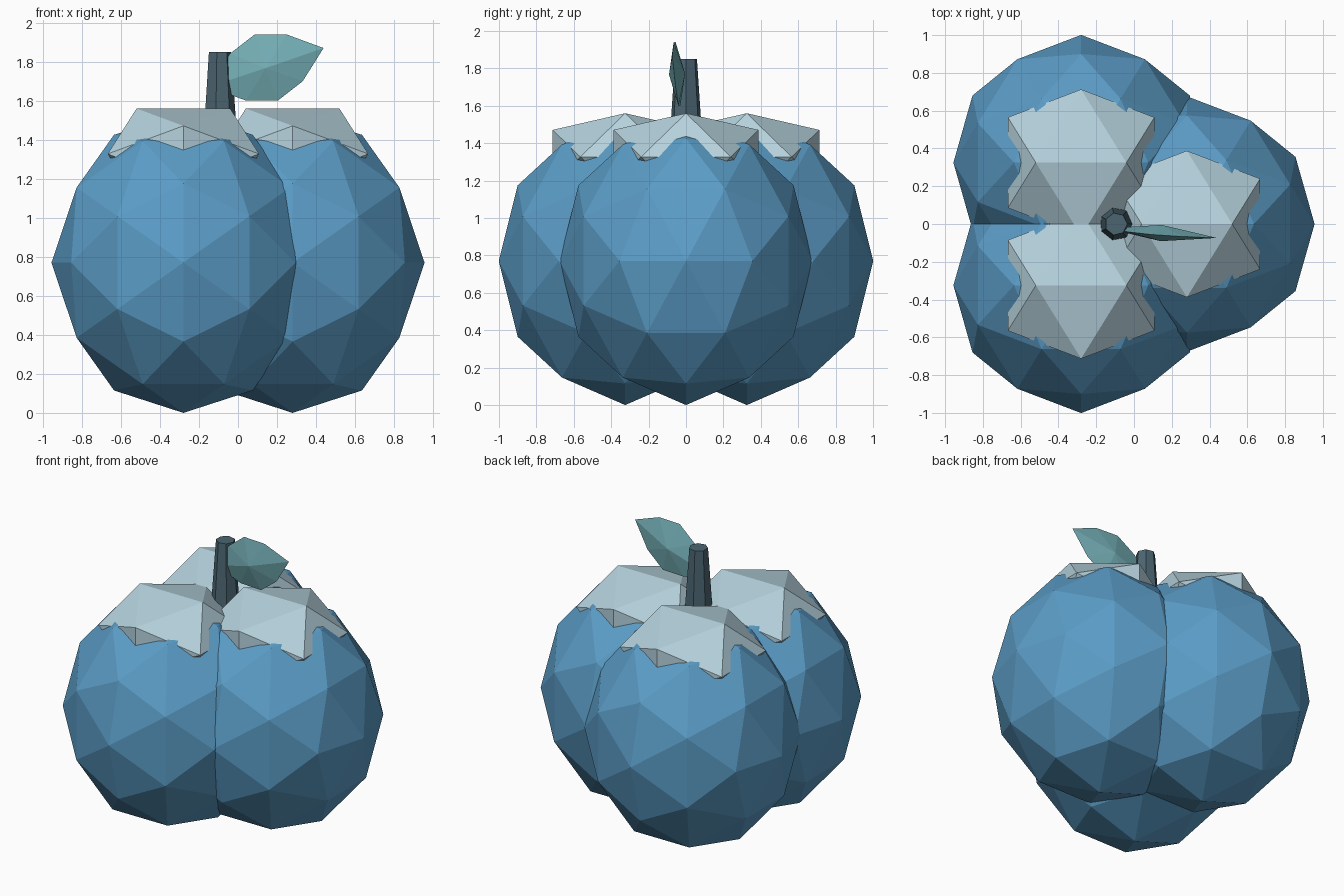
import bpy, bmesh, math
from mathutils import Vector, Matrix
from itertools import combinations

if "Cube" in bpy.data.objects:
    bpy.data.objects.remove(bpy.data.objects["Cube"])


def material(name, rgb):
    m = bpy.data.materials.new(name)
    m.diffuse_color = (*rgb, 1.0)
    m.use_nodes = True
    m.node_tree.nodes["Principled BSDF"].inputs["Base Color"].default_value = m.diffuse_color
    return m


BLUE = material("blue skin", (0.105, 0.335, 0.57))
PALE = material("pale frost", (0.47, 0.65, 0.73))
STEM = material("dark stem", (0.072, 0.13, 0.165))
LEAF = material("teal leaf", (0.18, 0.44, 0.48))


def finish(bm, name, mat):
    bmesh.ops.recalc_face_normals(bm, faces=bm.faces)
    me = bpy.data.meshes.new(name)
    bm.to_mesh(me)
    bm.free()
    me.materials.append(mat)
    ob = bpy.data.objects.new(name, me)
    bpy.context.collection.objects.link(ob)
    return ob


def ico_points(detail):
    # upright golden-rectangle icosahedron, optionally with rounded midpoints
    phi = (1 + math.sqrt(5)) / 2
    pts = []
    for a in (-1, 1):
        for b in (-phi, phi):
            pts += [Vector((b, a, 0)), Vector((0, b, a)), Vector((a, 0, b))]
    if detail:
        pts += [p + q for p, q in combinations(pts, 2) if (p - q).length < 2.01]
    return [p.normalized() for p in pts]


def ico(name, centre, radii, detail, mat):
    bm = bmesh.new()
    for p in ico_points(detail):
        bm.verts.new([c + r * v for c, r, v in zip(centre, radii, p)])
    bmesh.ops.convex_hull(bm, input=bm.verts)
    return finish(bm, name, mat)


# three lobes, each with a flattened cap
lobes = {"front": (-0.28, -0.325), "back": (-0.28, 0.325), "right": (0.28, 0.0)}
for side, (x, y) in lobes.items():
    ico(side + "_lobe", (x, y, 0.77), (0.676, 0.676, 0.77), 1, BLUE)
    ico(side + "_cap", (x, y, 1.327), (0.456, 0.456, 0.274), 0, PALE)

# seven-sided tapered stem
bm = bmesh.new()
bmesh.ops.create_cone(bm, cap_ends=True, segments=7, radius1=0.093, radius2=0.06, depth=0.48,
                      matrix=Matrix.Translation((-0.095, 0, 1.61)) @ Matrix.Rotation(-math.pi / 2, 4, 'Z'))
stem = finish(bm, "stem", STEM)
# turn so that one corner points to +x
me = stem.data
top = max(me.vertices, key=lambda v: v.co.z)
ang = math.atan2(top.co.y, top.co.x + 0.095)
pivot = Matrix.Translation((-0.095, 0, 0))
me.transform(pivot @ Matrix.Rotation(-ang, 4, 'Z') @ pivot.inverted())

# leaf: eight-cornered outline with a raised middle on both sides
outline = [(0.311, 0), (0.154, 0.127), (0, 0.18), (-0.154, 0.127)]
outline += [(-u, -v) for u, v in outline]
bm = bmesh.new()
rim = [bm.verts.new((u, 0, v)) for u, v in outline]
for s in (-1, 1):
    apex = bm.verts.new((0, s * 0.043, 0))
    for i in range(8):
        bm.faces.new((rim[i], rim[(i + 1) % 8], apex))
leaf = finish(bm, "leaf", LEAF)
leaf.data.transform(Matrix.Translation((0.145, -0.048, 1.77))
                    @ Matrix.Rotation(math.radians(-5), 4, 'Z')
                    @ Matrix.Rotation(math.radians(-18.7), 4, 'Y')
                    @ Matrix.Rotation(math.radians(4), 4, 'X'))
